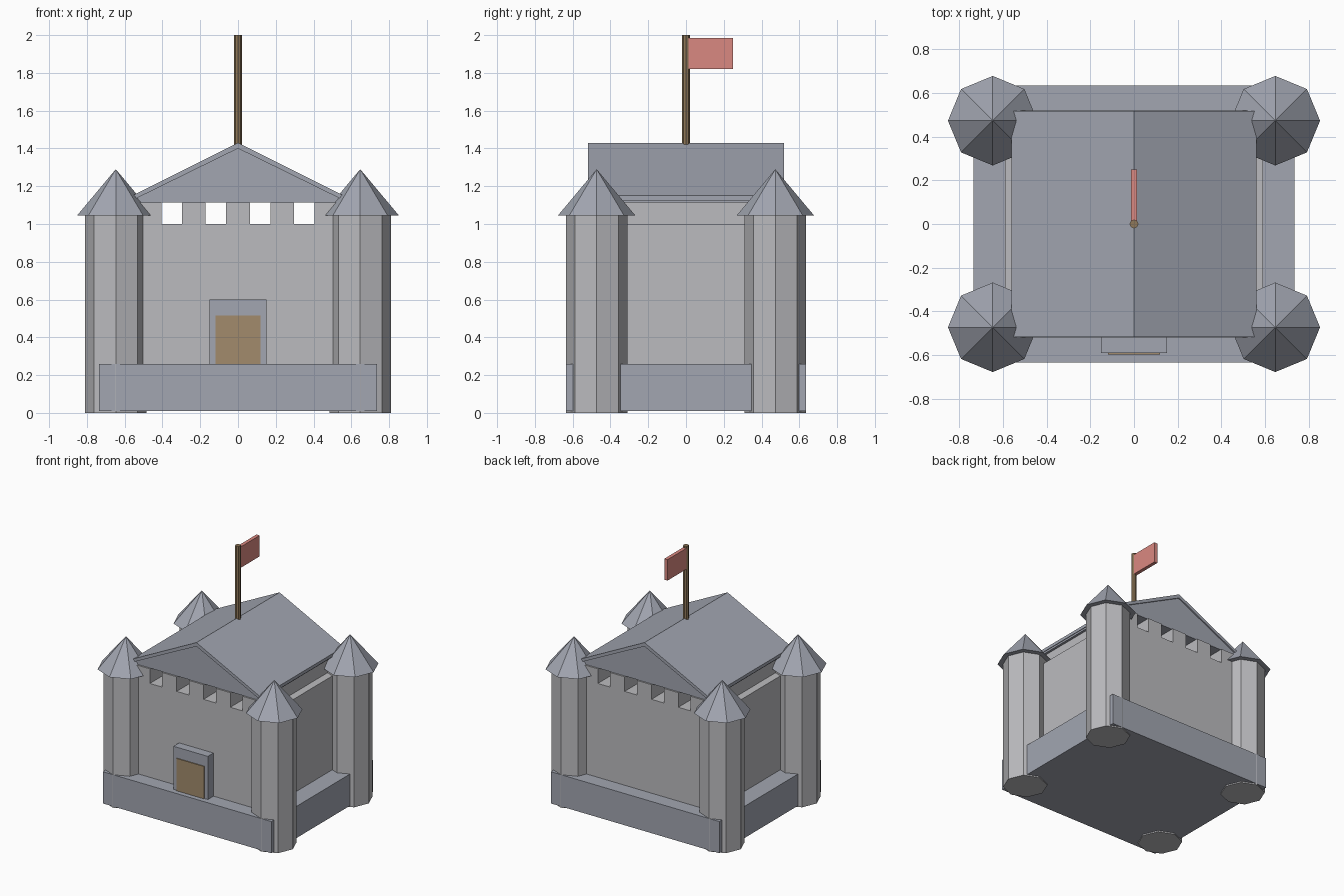
import bpy, bmesh
from math import tau

if "Cube" in bpy.data.objects:
    bpy.data.objects.remove(bpy.data.objects["Cube"])


def material(name, rgb):
    m = bpy.data.materials.new(name)
    m.diffuse_color = (*rgb, 1)
    m.use_nodes = True
    m.node_tree.nodes["Principled BSDF"].inputs["Base Color"].default_value = m.diffuse_color
    return m


STONE = material("stone", (0.50, 0.50, 0.52))
SLATE = material("slate", (0.36, 0.38, 0.44))
WOOD = material("wood", (0.28, 0.19, 0.10))
DOOR = material("door_wood", (0.36, 0.26, 0.15))
CLOTH = material("cloth", (0.70, 0.25, 0.22))


def finish(bm, name, mat):
    bmesh.ops.recalc_face_normals(bm, faces=bm.faces[:])
    me = bpy.data.meshes.new(name)
    bm.to_mesh(me)
    bm.free()
    me.materials.append(mat)
    ob = bpy.data.objects.new(name, me)
    bpy.context.collection.objects.link(ob)
    return ob


def box(name, lo, hi, mat):
    bm = bmesh.new()
    bmesh.ops.create_cube(bm, size=1)
    for v in bm.verts:
        v.co = [(a + b) / 2 + c * (b - a) for a, b, c in zip(lo, hi, v.co)]
    return finish(bm, name, mat)


def cone(name, x, y, z0, z1, r0, r1, mat, sides=8):
    bm = bmesh.new()
    bmesh.ops.create_cone(bm, cap_ends=True, segments=sides,
                          radius1=r0, radius2=r1, depth=z1 - z0)
    bmesh.ops.translate(bm, verts=bm.verts[:], vec=(x, y, (z0 + z1) / 2))
    return finish(bm, name, mat)


def extrude_profile(name, pts, y0, y1, mat):
    # Extrude an x/z outline along y
    bm = bmesh.new()
    face = bm.faces.new([bm.verts.new((x, y0, z)) for x, z in pts])
    geo = bmesh.ops.extrude_face_region(bm, geom=[face])["geom"]
    bmesh.ops.translate(bm, vec=(0, y1 - y0, 0),
                        verts=[g for g in geo if isinstance(g, bmesh.types.BMVert)])
    return finish(bm, name, mat)


# Plinth and main keep
box("base", (-0.735, -0.635, 0.01), (0.735, 0.635, 0.26), SLATE)
box("keep", (-0.59, -0.52, 0.26), (0.59, 0.52, 1.0), STONE)

# Battlement blocks running front to back under the roof
for i in range(-2, 3):
    c = i * 0.234
    box("battlement", (c - 0.063, -0.52, 1.0), (c + 0.063, 0.52, 1.115), STONE)

# Corner towers with pointed roofs
for x in (-0.647, 0.647):
    for y in (-0.473, 0.473):
        cone("tower", x, y, 0.0, 1.05, 0.163, 0.163, STONE)
        cone("tower_roof", x, y, 1.045, 1.29, 0.205, 0.0, SLATE)

# Gabled roof: solid core with slabs overhanging it slightly
extrude_profile("gable", [(-0.55, 1.115), (0.55, 1.115), (0.55, 1.13),
                          (0, 1.405), (-0.55, 1.13)], -0.508, 0.508, SLATE)
extrude_profile("roof_slab", [(-0.56, 1.125), (0, 1.40), (0.56, 1.125),
                              (0.56, 1.15), (0, 1.43), (-0.56, 1.15)],
                -0.518, 0.518, SLATE)

# Doorway
box("door_surround", (-0.15, -0.59, 0.26), (0.15, -0.515, 0.60), SLATE)
box("door", (-0.12, -0.597, 0.26), (0.12, -0.55, 0.515), DOOR)

# Flagpole and flag
cone("flagpole", 0, 0, 1.40, 2.0, 0.02, 0.02, WOOD)
box("flag", (-0.014, 0.01, 1.82), (0.014, 0.25, 1.985), CLOTH)
